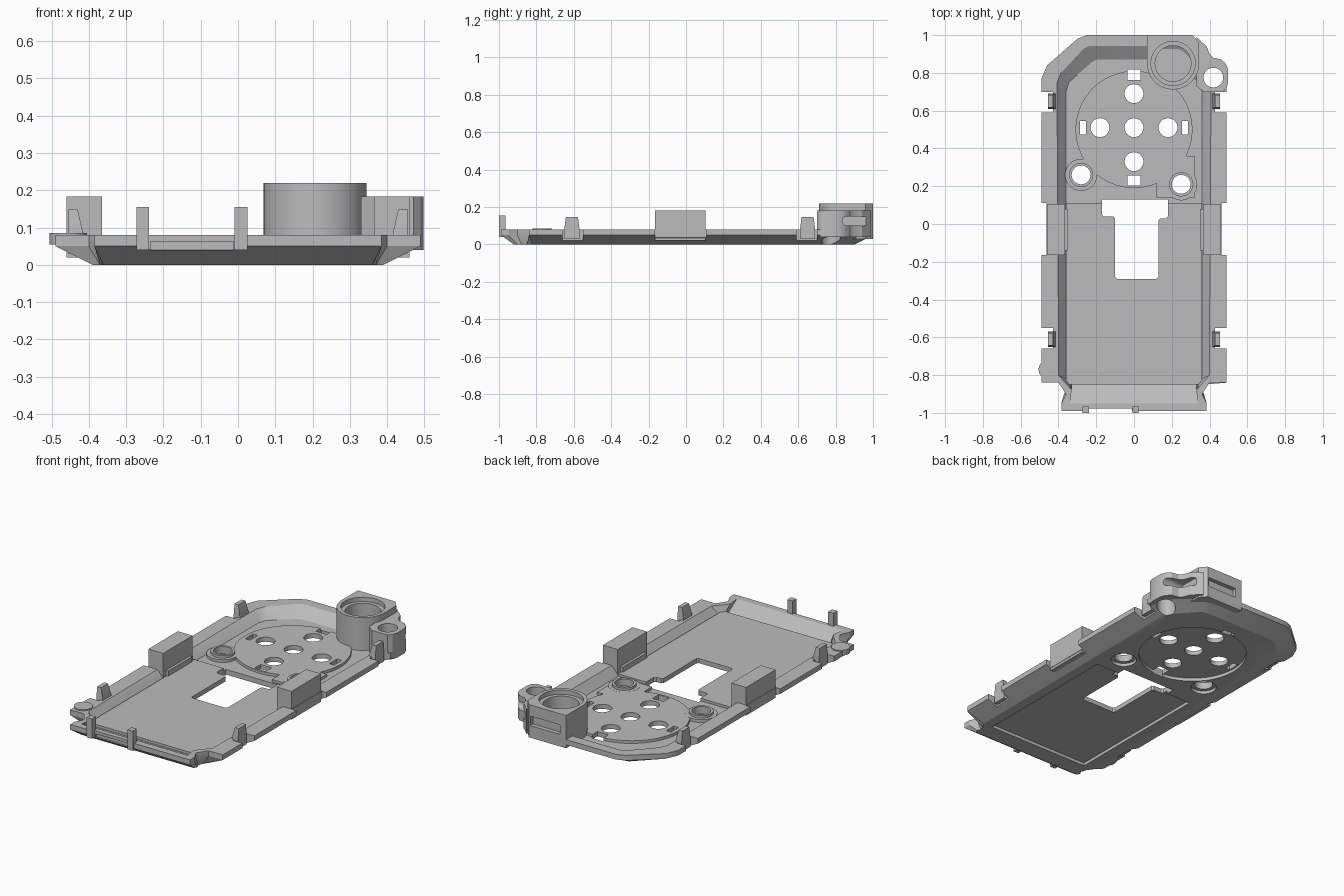
import bpy, bmesh
from math import cos, sin, pi

cube = bpy.data.objects.get("Cube")
if cube:
    bpy.data.objects.remove(cube)

grey = bpy.data.materials.new("plain grey")
grey.use_nodes = True
grey.diffuse_color = (0.5, 0.5, 0.5, 1)
grey.node_tree.nodes["Principled BSDF"].inputs["Base Color"].default_value = (0.5, 0.5, 0.5, 1)


def loft(name, *layers):
    """Solid through stacked outlines, each given as (points, z)."""
    bm = bmesh.new()
    rings = [[bm.verts.new((x, y, z)) for x, y in pts] for pts, z in layers]
    n = len(rings[0])
    for a, b in zip(rings, rings[1:]):
        for i in range(n):
            j = (i + 1) % n
            bm.faces.new((a[i], a[j], b[j], b[i]))
    bm.faces.new(rings[0][::-1])
    bm.faces.new(rings[-1])
    bmesh.ops.recalc_face_normals(bm, faces=bm.faces)
    mesh = bpy.data.meshes.new(name)
    bm.to_mesh(mesh)
    bm.free()
    mesh.materials.append(grey)
    ob = bpy.data.objects.new(name, mesh)
    bpy.context.collection.objects.link(ob)
    return ob


def prism(name, pts, z0, z1):
    return loft(name, (pts, z0), (pts, z1))


def rect(x0, x1, y0, y1):
    return [(x0, y0), (x1, y0), (x1, y1), (x0, y1)]


def box(name, x0, x1, y0, y1, z0, z1):
    return prism(name, rect(x0, x1, y0, y1), z0, z1)


def arc(x, y, r, a0=0, a1=2 * pi, n=40):
    return [(x + r * cos(a0 + (a1 - a0) * i / n), y + r * sin(a0 + (a1 - a0) * i / n)) for i in range(n)]


def cyl(name, x, y, r, z0, z1):
    return prism(name, arc(x, y, r), z0, z1)


def both(half):
    """Mirror a right-hand outline to a closed one."""
    return half + [(-x, y) for x, y in reversed(half)]


def combine(target, others, op="DIFFERENCE"):
    for other in others:
        mod = target.modifiers.new("bool", "BOOLEAN")
        mod.operation, mod.object, mod.solver = op, other, "EXACT"
        bpy.context.view_layer.update()
        mesh = bpy.data.meshes.new_from_object(target.evaluated_get(bpy.context.evaluated_depsgraph_get()))
        target.modifiers.clear()
        target.data = mesh
        bpy.data.objects.remove(other)


# Tray shell with sloped underside
top = both([(.385, -.99), (.385, -.95), (.36, -.90), (.40, -.84), (.49, -.84),
            (.49, .77), (.46, .84), (.30, .98), (.25, 1.0)])
base = both([(.36, -.92), (.37, -.90), (.36, -.88), (.37, -.85), (.39, -.82),
             (.39, .72), (.37, .77), (.26, .89), (.22, .90)])
shell = loft("tray_shell", (base, 0), (top, .05), (top, .08))

# Hollow inside with sloped walls
floor = both([(.33, -.85), (.345, -.84), (.36, -.82), (.36, .70), (.345, .75), (.22, .86), (.20, .87)])
rim = both([(.34, -.955), (.33, -.88), (.40, -.80), (.41, .75), (.39, .80), (.27, .93), (.24, .945)])
combine(shell, [loft("hollow", (floor, .03), (rim, .082))])

# Raised lower floor, round grille plate and its lobes
lobes = [(-.28, .26), (.25, .21)]
raised = [box("lower_floor", -.36, .36, -.85, .11, .025, .045), cyl("grille_plate", 0, .5, .31, .025, .0455)]
raised += [cyl("lobe", x, y, .085, .025, .046) for x, y in lobes]
raised += [box("lobe_bridge", .12, .32, .14, .36, .025, .0453)]
combine(shell, raised, "UNION")

# Underside recesses
recess = [box("panel_recess", -.33, .33, -.82, .08, -.02, .018), cyl("grille_recess", 0, .5, .295, -.02, .019)]
recess += [cyl("lobe_recess", x, y, .07, -.02, .0185) for x, y in lobes]
combine(shell, recess)

# Holes, grille slots and the window
cuts = [cyl("hole", x, y, .05, -.1, .2)
        for x, y in [(0, .69), (0, .51), (-.18, .51), (.18, .51), (0, .33)] + lobes]
cuts += [box("slot", x - w, x + w, y - h, y + h, -.1, .2) for x, y, w, h in
         [(0, .79, .035, .027), (0, .23, .035, .027), (-.27, .51, .015, .035), (.27, .51, .015, .035)]]
window = [(-.17, .13), (-.17, .05), (-.16, .04), (-.11, .04), (-.10, .03), (-.10, -.28), (-.09, -.29),
          (.12, -.29), (.13, -.28), (.13, .02), (.14, .03), (.17, .03), (.18, .04), (.18, .13)]
cuts.append(prism("window", window, -.1, .2))

# Notches along both edges and the front
for s in (-1, 1):
    for a, y0, y1 in [(.43, .59, .70), (.462, -.165, .11), (.43, -.66, -.55)]:
        cuts.append(box("notch", min(s * a, s * .6), max(s * a, s * .6), y0, y1, -.1, .2))
cuts.append(box("front_notch", -.24, -.01, -1.1, -.978, -.1, .2))
cuts.append(box("front_groove", -.235, -.012, -1.1, -.965, .04, .062))
cuts.append(cyl("cord_hole", .42, .775, .052, -.1, .2))
combine(shell, cuts)

# Side blocks, ribs and clips
for s, side in ((-1, "right"), (1, "left")):
    def span(a, b):
        return sorted((s * a, s * b))
    box(side + "_block", *span(.365, .46), -.165, .105, .02, .183)
    box(side + "_rib", *span(.35, .366), -.14, .08, .03, .075)
    for y, end in ((.65, "rear"), (-.61, "front")):
        x0, x1 = span(.415, .455)
        loft(f"{side}_{end}_clip", (rect(x0, x1, y - .04, y + .04), .03),
             (rect(x0, x1, y - .04, y + .04), .085), (rect(*span(.43, .455), y - .032, y + .032), .148))

# Front prongs
for x in (-.255, .008):
    box("front_prong", x - .017, x + .017, -1.0, -.965, .04, .155)

# Raised pads around the screw holes
for x, y in lobes:
    ring = cyl("screw_ring", x, y, .064, .03, .06)
    combine(ring, [cyl("bore", x, y, .05, -.1, .2)])

# Round tab on the front corner
cyl("corner_tab", -.455, -.77, .05, .055, .086)

# Lens housing: round front, square back
outline = arc(.207, .85, .138, pi, 2 * pi) + [(.345, .85), (.345, .96), (.31, 1.0), (.07, 1.0)]
housing = prism("lens_housing", outline, .03, .22)
combine(housing, [cyl("seat", .207, .85, .117, .195, .3), cyl("bore", .207, .85, .095, .07, .3),
                  box("back_slot", .11, .30, .975, 1.1, .10, .155)])

# Cord loop beside the housing
loop_outline = [(.33, .73), (.37, .70), (.47, .70), (.49, .72), (.498, .75), (.498, .82), (.485, .85),
                (.46, .872), (.42, .88), (.40, .90), (.385, .94), (.33, .99)]
loop = prism("cord_loop", loop_outline, .04, .183)
slot = [(y, z) for y, z in arc(.86, .125, .025, pi / 2, 1.5 * pi, 10) + arc(.95, .125, .025, -pi / 2, pi / 2, 10)]
side_slot = prism("side_slot", slot, .36, .6)
for v in side_slot.data.vertices:
    v.co = (v.co.z, v.co.x, v.co.y)
combine(loop, [cyl("cord_hole", .42, .775, .052, -.1, .3), side_slot])

# Smooth the round walls, keep edges sharp
bpy.ops.object.select_all(action="DESELECT")
for ob in bpy.context.collection.objects:
    if ob.type == "MESH":
        ob.select_set(True)
        bpy.context.view_layer.objects.active = ob
bpy.ops.object.shade_smooth_by_angle(angle=.45)
